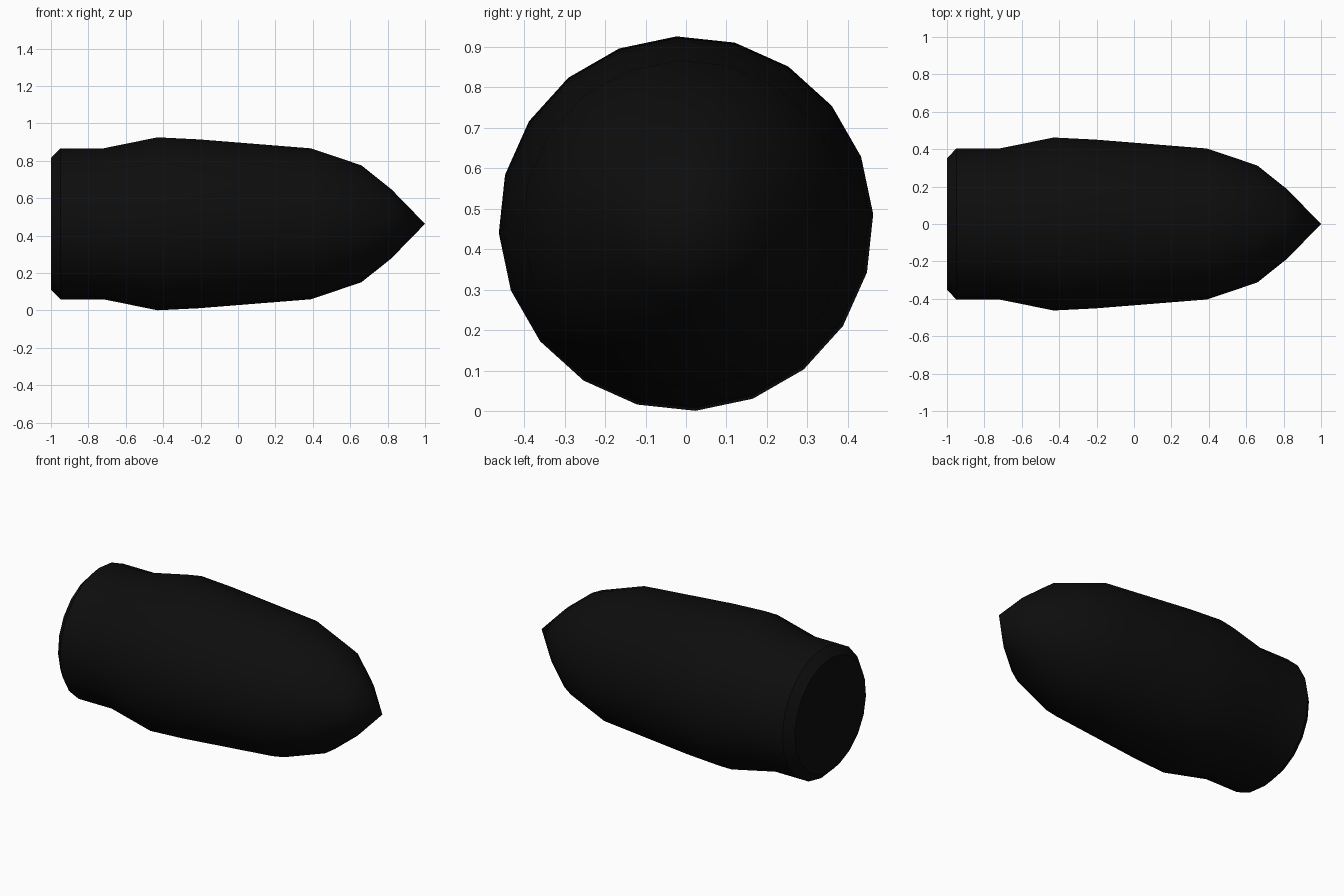
import bpy, bmesh, math

if "Cube" in bpy.data.objects:
    bpy.data.objects.remove(bpy.data.objects["Cube"])

SIDES = 20
RADIUS = 0.463           # widest radius, also the height of the axis
TWIST = math.radians(2.9)

# Profile along x: (position, radius), from flat base to pointed tip
PROFILE = [(-1.0, 0.352), (-0.95, 0.404), (-0.72, 0.404), (-0.43, RADIUS),
           (-0.21, 0.452), (0.39, 0.404), (0.66, 0.313), (0.82, 0.185)]

black = bpy.data.materials.new("matte black")
black.diffuse_color = (0.004, 0.004, 0.004, 1)
black.use_nodes = True
black.node_tree.nodes["Principled BSDF"].inputs["Base Color"].default_value = black.diffuse_color

bm = bmesh.new()


def ring(x, r):
    """One ring of vertices around the x axis."""
    angles = [TWIST + 2 * math.pi * i / SIDES for i in range(SIDES)]
    return [bm.verts.new((x, r * math.cos(a), RADIUS + r * math.sin(a))) for a in angles]


# Body: rings joined by quads
rings = [ring(x, r) for x, r in PROFILE]
for a, b in zip(rings, rings[1:]):
    for i in range(SIDES):
        j = (i + 1) % SIDES
        bm.faces.new((a[i], a[j], b[j], b[i]))

# Flat base and pointed tip
bm.faces.new(rings[0])
tip = bm.verts.new((1.0, 0, RADIUS))
for i in range(SIDES):
    bm.faces.new((rings[-1][i], rings[-1][(i + 1) % SIDES], tip))

bmesh.ops.recalc_face_normals(bm, faces=bm.faces[:])
mesh = bpy.data.meshes.new("bullet_body")
bm.to_mesh(mesh)
bm.free()
mesh.materials.append(black)

body = bpy.data.objects.new("bullet_body", mesh)
bpy.context.collection.objects.link(body)

# Smooth sides, sharp base rim
bpy.context.view_layer.objects.active = body
body.select_set(True)
bpy.ops.object.shade_smooth_by_angle(angle=math.radians(35))
